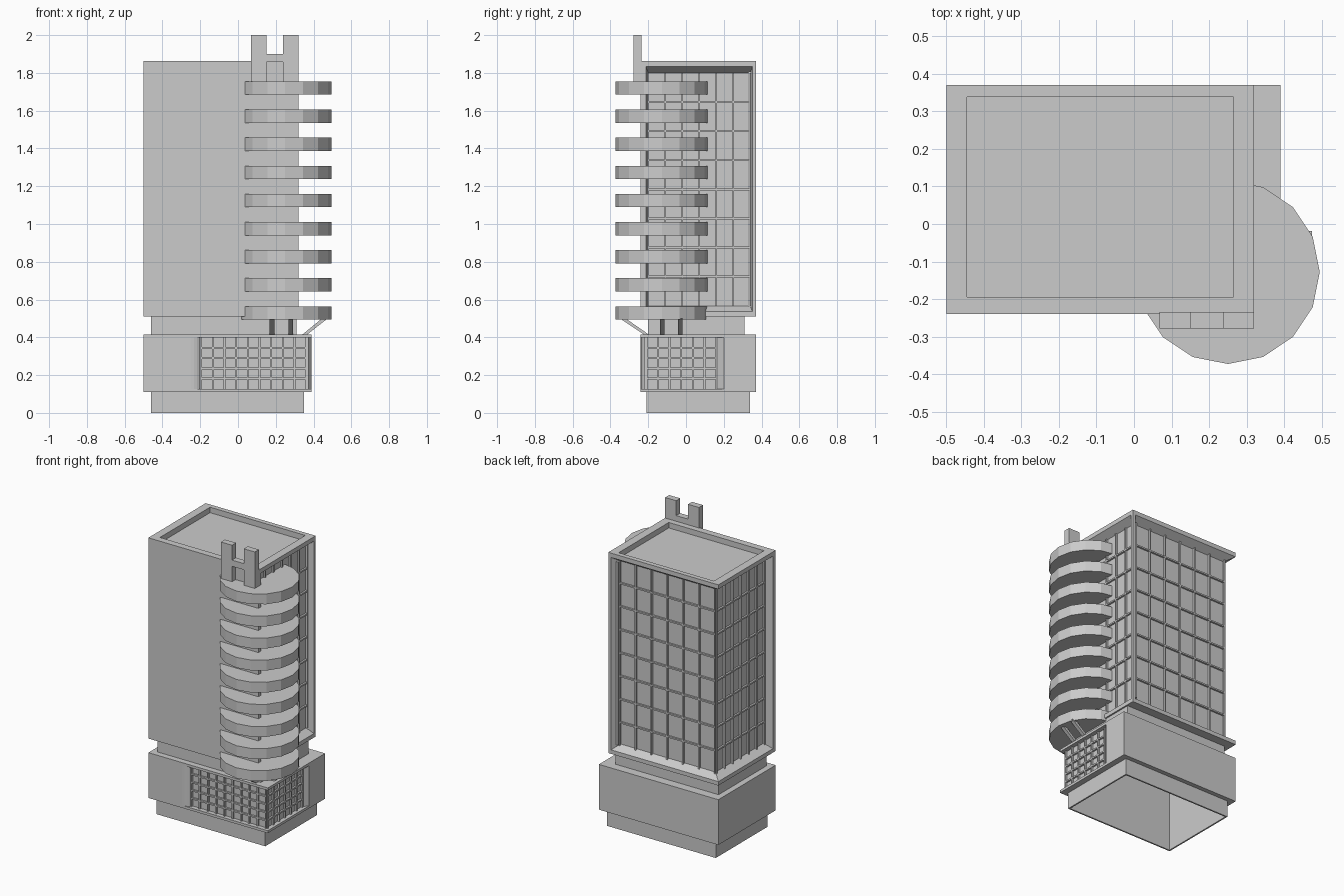
import bpy, bmesh, math
from mathutils import Vector

if "Cube" in bpy.data.objects:
    bpy.data.objects.remove(bpy.data.objects["Cube"])


def mesh_obj(name, bm):
    bmesh.ops.recalc_face_normals(bm, faces=bm.faces[:])
    me = bpy.data.meshes.new(name)
    bm.to_mesh(me)
    bm.free()
    ob = bpy.data.objects.new(name, me)
    bpy.context.collection.objects.link(ob)
    return ob


def add_box(bm, lo, hi):
    r = bmesh.ops.create_cube(bm, size=1)
    for v in r["verts"]:
        v.co = Vector([lo[i] + (v.co[i] + 0.5) * (hi[i] - lo[i]) for i in range(3)])


def box(name, lo, hi):
    bm = bmesh.new()
    add_box(bm, lo, hi)
    return mesh_obj(name, bm)


def loft(name, a, b):
    """Closed solid between two matching outlines."""
    bm = bmesh.new()
    va = [bm.verts.new(p) for p in a]
    vb = [bm.verts.new(p) for p in b]
    bm.faces.new(va)
    bm.faces.new(vb)
    n = len(a)
    for i in range(n):
        j = (i + 1) % n
        bm.faces.new((va[i], va[j], vb[j], vb[i]))
    return mesh_obj(name, bm)


def prism(name, pts, z0, z1):
    return loft(name, [(x, y, z0) for x, y in pts], [(x, y, z1) for x, y in pts])


def cut(ob, cutters):
    for c in cutters:
        c.hide_render = True
        m = ob.modifiers.new("cut", "BOOLEAN")
        m.operation, m.solver, m.object = "DIFFERENCE", "EXACT", c
        bpy.context.view_layer.objects.active = ob
        bpy.ops.object.modifier_apply(modifier=m.name)
        bpy.data.objects.remove(c)


def mullions(name, axis, pos, out, u0, u1, z0, z1, nu, nz):
    """Window bars on a plane at axis=pos, sticking out by 'out'."""
    bm = bmesh.new()
    a, b = sorted((pos + out, pos - out * 0.4))
    w = 0.005

    def bar(ua, ub, za, zb):
        if axis == "x":
            add_box(bm, (a, ua, za), (b, ub, zb))
        else:
            add_box(bm, (ua, a, za), (ub, b, zb))
    for i in range(nu + 1):
        u = u0 + (u1 - u0) * i / nu
        bar(u - w, u + w, z0, z1)
    for k in range(1, nz):
        z = z0 + (z1 - z0) * k / nz
        bar(u0, u1, z - w, z + w)
    return mesh_obj(name, bm)


# Hollow plinth, open underneath
base = box("base", (-0.46, -0.21, 0), (0.35, 0.34, 0.11))
cut(base, [box("c", (-0.45, -0.20, -0.1), (0.34, 0.33, 0.2))])

# Podium shell with a glazed corner recess
podium = box("podium", (-0.5, -0.24, 0.11), (0.39, 0.37, 0.415))
curve = [(-0.25 + 0.055 * math.sin(t), -0.24 + 0.03 * (1 - math.cos(t)))
         for t in [math.pi / 2 * i / 5 for i in range(6)]]
recess = [(-0.25, -0.30)] + curve + [(0.36, -0.21), (0.36, 0.16), (0.39, 0.20),
                                     (0.5, 0.20), (0.5, -0.30)]
cut(podium, [prism("c", recess, 0.127, 0.398),
             box("c", (-0.45, -0.20, 0), (0.34, 0.33, 0.40))])
mullions("podium_front_windows", "y", -0.21, -0.012, -0.195, 0.36, 0.127, 0.398, 9, 5)
mullions("podium_side_windows", "x", 0.36, 0.012, -0.21, 0.16, 0.127, 0.398, 6, 5)

# Recessed neck between podium and tower
box("neck", (-0.46, -0.20, 0.41), (0.31, 0.31, 0.515))

# Tower with splayed window recesses and a sunken roof
tower = box("tower", (-0.5, -0.24, 0.51), (0.32, 0.37, 1.862))


def rect_x(x, y0, y1, z0, z1):
    return [(x, y0, z0), (x, y1, z0), (x, y1, z1), (x, y0, z1)]


def rect_y(y, x0, x1, z0, z1):
    return [(x0, y, z0), (x1, y, z0), (x1, y, z1), (x0, y, z1)]


cut(tower, [
    loft("c", rect_x(0.325, -0.213, 0.352, 0.534, 1.836),
         rect_x(0.27, -0.20, 0.34, 0.567, 1.80)),
    loft("c", rect_x(-0.505, -0.213, 0.45, 0.534, 1.836),
         rect_x(-0.445, -0.19, 0.45, 0.567, 1.80)),
    loft("c", rect_y(0.375, -0.6, 0.302, 0.534, 1.836),
         rect_y(0.32, -0.6, 0.265, 0.567, 1.80)),
    box("c", (-0.445, -0.195, 1.825), (0.265, 0.338, 2.0))])
# Glass core corner, filling where the two back recesses overlap
box("glass_core", (-0.445, -0.15, 0.54), (0.2, 0.32, 1.82))
mullions("tower_right_windows", "x", 0.27, 0.012, -0.20, 0.34, 0.567, 1.80, 6, 8)
mullions("tower_left_windows", "x", -0.445, -0.012, -0.19, 0.32, 0.56, 1.81, 6, 8)
mullions("tower_back_windows", "y", 0.32, 0.012, -0.445, 0.265, 0.56, 1.81, 6, 8)

# Stack of round corner balconies
ring = [(0.25 + 0.245 * math.cos(math.tau * i / 16),
         -0.128 + 0.245 * math.sin(math.tau * i / 16)) for i in range(16)]
for i in range(9):
    z = 0.494 + 0.1488 * i
    prism(f"balcony_{i + 1}", ring, z, z + 0.07)

# Slanted struts under the lowest balcony
for i, x in enumerate((0.18, 0.28)):
    loft(f"front_strut_{i + 1}",
         [(x - .012, -0.19, .41), (x + .012, -0.19, .41), (x + .012, -0.215, .41), (x - .012, -0.215, .41)],
         [(x - .012, -0.32, .50), (x + .012, -0.32, .50), (x + .012, -0.35, .50), (x - .012, -0.35, .50)])
for i, y in enumerate((-0.125, -0.03)):
    loft(f"side_strut_{i + 1}",
         [(.335, y - .012, .41), (.335, y + .012, .41), (.36, y + .012, .41), (.36, y - .012, .41)],
         [(.445, y - .012, .50), (.445, y + .012, .50), (.475, y + .012, .50), (.475, y - .012, .50)])

# Rooftop fin: two posts and a crossbar
box("fin_post_left", (0.068, -0.278, 1.75), (0.15, -0.235, 2.0))
box("fin_post_right", (0.238, -0.278, 1.75), (0.32, -0.235, 2.0))
box("fin_crossbar", (0.15, -0.278, 1.858), (0.238, -0.235, 1.90))
